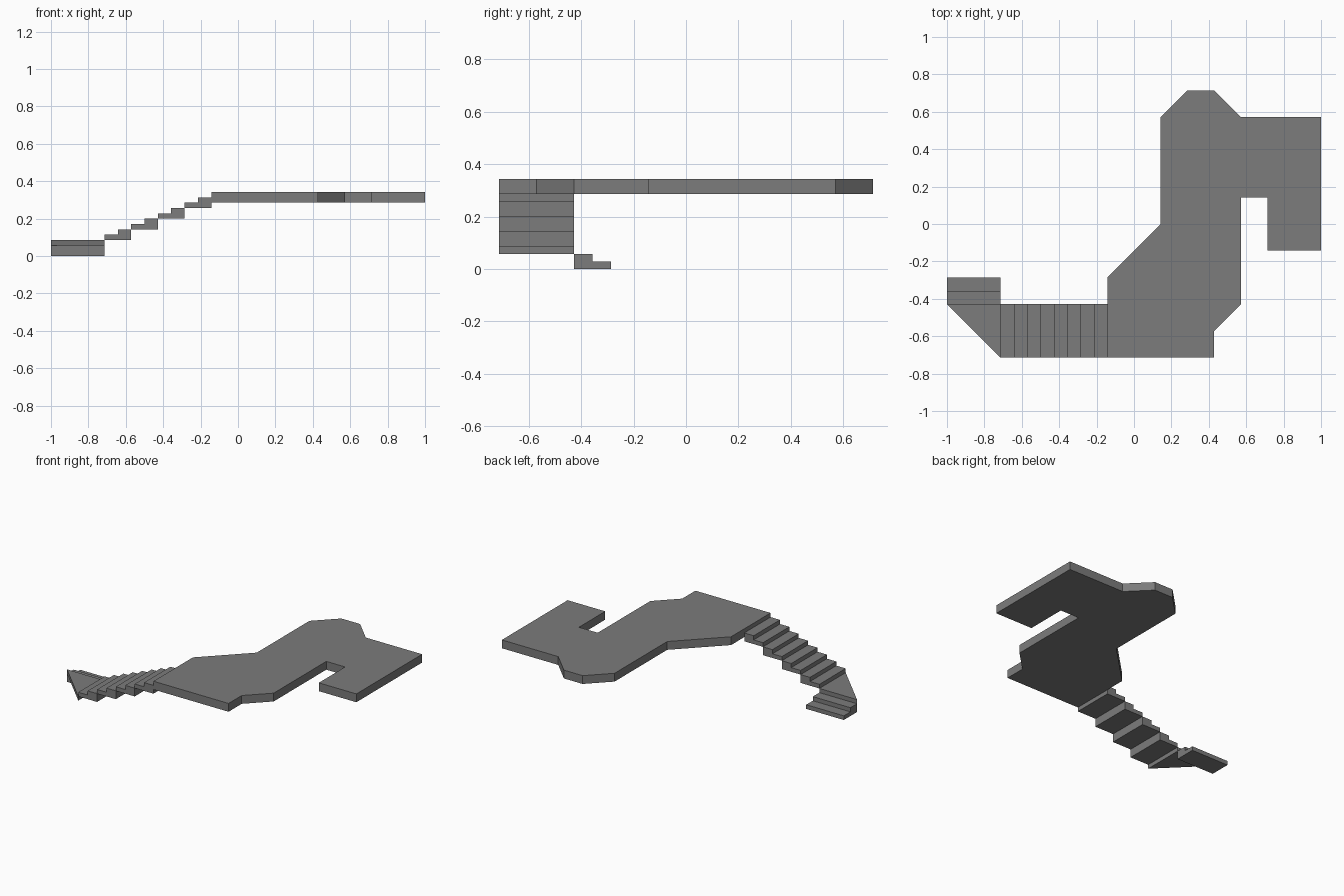
import bpy
import bmesh

if "Cube" in bpy.data.objects:
    bpy.data.objects.remove(bpy.data.objects["Cube"])

U = 1 / 7      # plan grid unit
R = 0.2 / 7    # height of one stair riser

dark = bpy.data.materials.new("dark_grey")
dark.diffuse_color = (0.2, 0.2, 0.2, 1)
dark.use_nodes = True
dark.node_tree.nodes["Principled BSDF"].inputs["Base Color"].default_value = dark.diffuse_color


def prism(name, outline, axis, lo, hi):
    """Extrude a 2D outline along z (plan), x or y (side profile)."""
    def place(p, d):
        a, b = p
        return {'z': (a, b, d), 'y': (a, d, b), 'x': (d, a, b)}[axis]
    bm = bmesh.new()
    low = [bm.verts.new(place(p, lo)) for p in outline]
    high = [bm.verts.new(place(p, hi)) for p in outline]
    bm.faces.new(low)
    bm.faces.new(high)
    n = len(outline)
    for i in range(n):
        j = (i + 1) % n
        bm.faces.new((low[i], low[j], high[j], high[i]))
    bmesh.ops.recalc_face_normals(bm, faces=bm.faces)
    mesh = bpy.data.meshes.new(name)
    bm.to_mesh(mesh)
    bm.free()
    mesh.materials.append(dark)
    obj = bpy.data.objects.new(name, mesh)
    bpy.context.collection.objects.link(obj)
    return obj


def plan(points):
    return [(x * U, y * U) for x, y in points]


def two_steps(start, z, run):
    """Profile of a block with two steps rising along the run direction."""
    end, mid = start + 2 * run, start + run
    return [(start, z), (end, z), (end, z + 2 * R), (mid, z + 2 * R),
            (mid, z + R), (start, z + R)]


# Upper platform
prism("platform", plan([(-1, -5), (3, -5), (3, -4), (4, -3), (4, 1), (5, 1),
                        (5, -1), (7, -1), (7, 4), (4, 4), (3, 5), (2, 5),
                        (1, 4), (1, 0), (-1, -2)]), 'z', 10 * R, 12 * R)

# Main flight: four two-step blocks climbing toward +x
for i in range(4):
    prism(f"main_stair_{i + 1}", two_steps((-5 + i) * U, (3 + 2 * i) * R, U / 2),
          'y', -5 * U, -3 * U)

# Triangular corner landing
prism("corner_landing", plan([(-7, -3), (-5, -5), (-5, -3)]), 'z', 2 * R, 3 * R)

# Entry steps climbing toward -y
prism("entry_stair", two_steps(-2 * U, 0, -U / 2), 'x', -7 * U, -5 * U)
